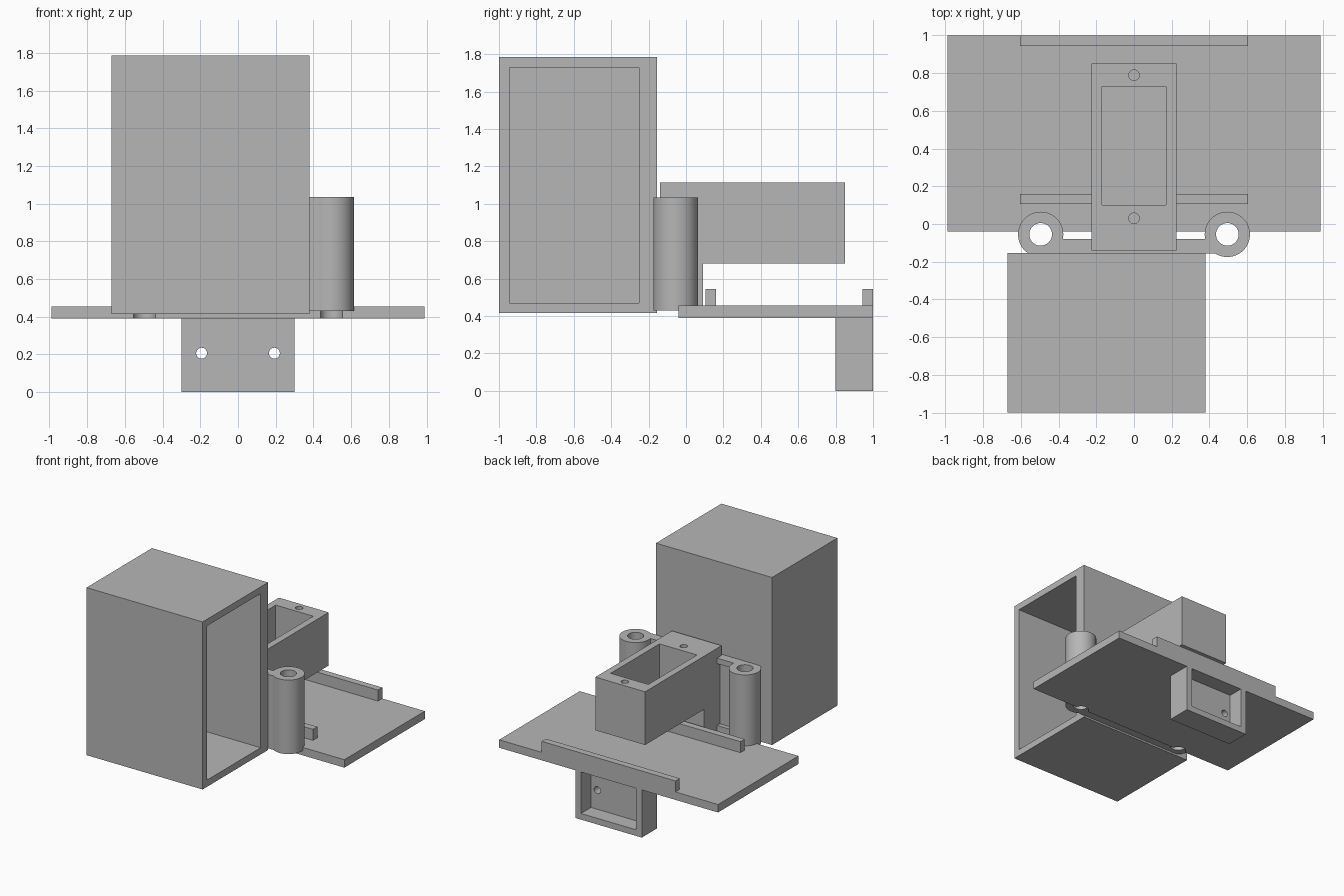
import bpy
import bmesh
import math
from mathutils import Matrix, Vector

default = bpy.data.objects.get("Cube")
if default:
    bpy.data.objects.remove(default, do_unlink=True)

grey = bpy.data.materials.new("plain grey")
grey.use_nodes = True
COLOUR = (0.47, 0.47, 0.47, 1)
grey.diffuse_color = COLOUR
grey.node_tree.nodes["Principled BSDF"].inputs["Base Color"].default_value = COLOUR


def finish(bm, name):
    mesh = bpy.data.meshes.new(name)
    bm.to_mesh(mesh)
    bm.free()
    mesh.materials.append(grey)
    obj = bpy.data.objects.new(name, mesh)
    bpy.context.collection.objects.link(obj)
    return obj


def box(name, x, y, z):
    """Box from (min, max) pairs on each axis."""
    bm = bmesh.new()
    bmesh.ops.create_cube(bm, size=1)
    for v in bm.verts:
        v.co = Vector([(a + b) / 2 + c * (b - a) for (a, b), c in zip((x, y, z), v.co)])
    return finish(bm, name)


def cylinder(name, centre, radius, depth, axis="Z", sides=48):
    turn = Matrix.Rotation(math.pi / 2, 4, "X") if axis == "Y" else Matrix()
    bm = bmesh.new()
    bmesh.ops.create_cone(bm, cap_ends=True, segments=sides, radius1=radius, radius2=radius,
                          depth=depth, matrix=Matrix.Translation(centre) @ turn)
    return finish(bm, name)


def combine(obj, others, operation="DIFFERENCE"):
    """Apply booleans and remove the helper solids."""
    bpy.context.view_layer.objects.active = obj
    for other in others:
        other.hide_render = True
        mod = obj.modifiers.new("boolean", "BOOLEAN")
        mod.operation = operation
        mod.solver = "EXACT"
        mod.object = other
        bpy.ops.object.modifier_apply(modifier=mod.name)
        bpy.data.objects.remove(other, do_unlink=True)
    return obj


TUBE_X, TUBE_Y = 0.495, -0.055
SIDES = (("right", -1), ("left", 1))


def bores():
    return [cylinder("bore_cutter", (s * TUBE_X, TUBE_Y, 0.7), 0.06, 1) for _, s in SIDES]


# Base plate notched below the tubes
combine(box("base_plate", (-0.99, 0.99), (-0.04, 1), (0.39, 0.455)), bores())

# Rails on the plate
for name, y in (("front_rail", (0.105, 0.16)), ("rear_rail", (0.945, 1))):
    box(name, (-0.605, 0.605), y, (0.45, 0.545))

# Large housing, open on its left side
combine(box("housing", (-0.67, 0.38), (-1, -0.155), (0.415, 1.785)),
        [box("housing_cutter", (-0.615, 0.5), (-0.945, -0.25), (0.47, 1.73))])

# Pivot tubes
for label, s in SIDES:
    tube = cylinder(label + "_pivot_tube", (s * TUBE_X, TUBE_Y, 0.7325), 0.12, 0.605, sides=64)
    combine(tube, [cylinder("bore_cutter", (s * TUBE_X, TUBE_Y, 0.7), 0.06, 1)])
    bpy.ops.object.select_all(action="DESELECT")
    tube.select_set(True)
    bpy.context.view_layer.objects.active = tube
    bpy.ops.object.shade_smooth_by_angle(angle=math.radians(30))

# Web and lips joining the tubes
box("tube_web", (-0.45, 0.45), (-0.157, -0.116), (0.43, 1.035))
box("upper_lip", (-0.4, 0.4), (-0.13, -0.08), (0.99, 1.035))
box("lower_lip", (-0.4, 0.4), (-0.13, -0.08), (0.43, 0.485))

# Motor holder on its column, with pocket and screw holes
holder = box("motor_holder", (-0.225, 0.225), (-0.14, 0.85), (0.68, 1.115))
combine(holder, [box("pocket_cutter", (-0.17, 0.17), (0.1, 0.73), (0.73, 1.3))]
        + [cylinder("screw_cutter", (0, y, 1.1), 0.028, 0.4, sides=24) for y in (0.03, 0.79)])
box("holder_column", (-0.225, 0.225), (-0.14, 0.09), (0.43, 0.68))

# Lower bracket, open to the rear, with two screw holes
bracket = box("lower_bracket", (-0.3, 0.3), (0.8, 1), (0, 0.39))
combine(bracket, [box("recess_cutter", (-0.25, 0.25), (0.87, 1.2), (0.05, 0.389))]
        + [cylinder("screw_cutter", (s * 0.193, 0.85, 0.207), 0.029, 0.5, "Y", 24) for _, s in SIDES])
